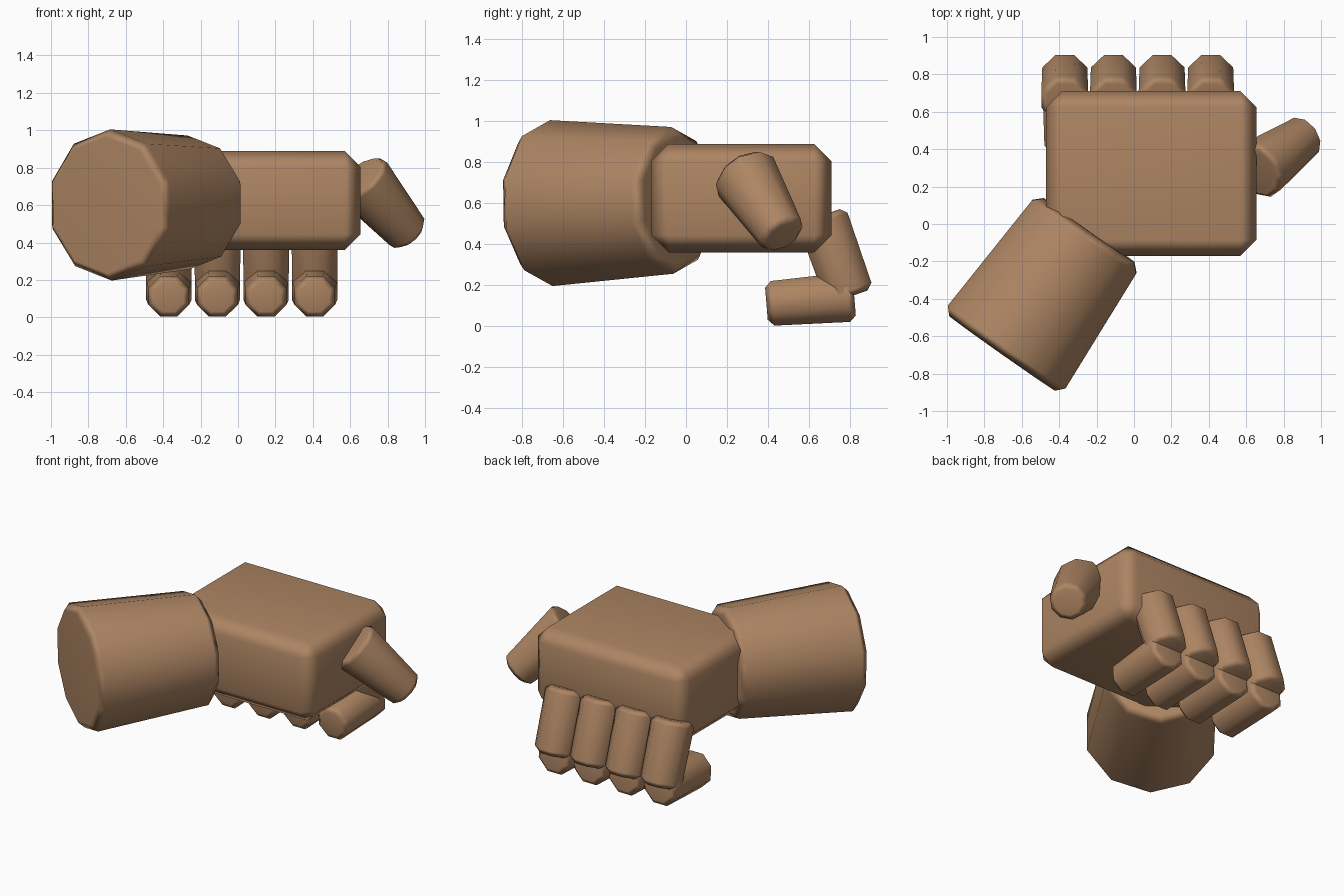
import bpy, bmesh, math
from mathutils import Vector, Matrix

if "Cube" in bpy.data.objects:
    bpy.data.objects.remove(bpy.data.objects["Cube"])

skin = bpy.data.materials.new("skin_brown")
skin.diffuse_color = (0.42, 0.235, 0.125, 1)
skin.use_nodes = True
skin.node_tree.nodes["Principled BSDF"].inputs["Base Color"].default_value = skin.diffuse_color


def finish(bm, name):
    bmesh.ops.recalc_face_normals(bm, faces=bm.faces)
    me = bpy.data.meshes.new(name)
    bm.to_mesh(me)
    bm.free()
    me.materials.append(skin)
    me.polygons.foreach_set("use_smooth", [True] * len(me.polygons))
    ob = bpy.data.objects.new(name, me)
    bpy.context.collection.objects.link(ob)
    wn = ob.modifiers.new("flat_faces", 'WEIGHTED_NORMAL')
    wn.keep_sharp = True
    return ob


def limb(name, a, b, r1, r2, sides, bevel, turn=0.0):
    """Tapered prism from point a to point b with bevelled ends."""
    a, b = Vector(a), Vector(b)
    d = b - a
    bm = bmesh.new()
    bmesh.ops.create_cone(bm, cap_ends=True, segments=sides, radius1=r1,
                          radius2=r2, depth=d.length,
                          matrix=Matrix.Rotation(turn, 4, 'Z'))
    rims = [e for e in bm.edges
            if abs(e.verts[0].co.z - e.verts[1].co.z) < 1e-4]
    bmesh.ops.bevel(bm, geom=rims, offset=bevel, segments=1, affect='EDGES')
    rot = d.to_track_quat('Z', 'Y').to_matrix().to_4x4()
    bm.transform(Matrix.Translation((a + b) / 2) @ rot)
    return finish(bm, name)


# palm: chamfered block
bm = bmesh.new()
lo, hi = Vector((-0.47, -0.17, 0.36)), Vector((0.655, 0.71, 0.89))
bmesh.ops.create_cube(bm, size=1, matrix=Matrix.Translation((lo + hi) / 2)
                      @ Matrix.Diagonal((*(hi - lo), 1)))
bmesh.ops.bevel(bm, geom=bm.edges[:], offset=0.085, segments=1, affect='EDGES')
finish(bm, "palm")

# forearm: ten-sided, entering the palm at a corner
limb("forearm", (-0.704, -0.691, 0.60), (-0.241, -0.033, 0.615),
     0.407, 0.355, 10, 0.042)

# four curled fingers, two segments each
F = math.cos(math.pi / 8)
for i in range(4):
    x = -0.37 + 0.26 * i
    limb(f"finger_upper_{i + 1}", (x, 0.66, 0.54), (x, 0.80, 0.145),
         0.125 / F, 0.120 / F, 8, 0.03, math.pi / 8)
    limb(f"finger_lower_{i + 1}", (x, 0.82, 0.145), (x, 0.392, 0.11),
         0.122 / F, 0.108 / F, 8, 0.03, math.pi / 8)

# thumb
limb("thumb", (0.65, 0.28, 0.75), (0.92, 0.475, 0.437),
     0.168, 0.115, 10, 0.03)
